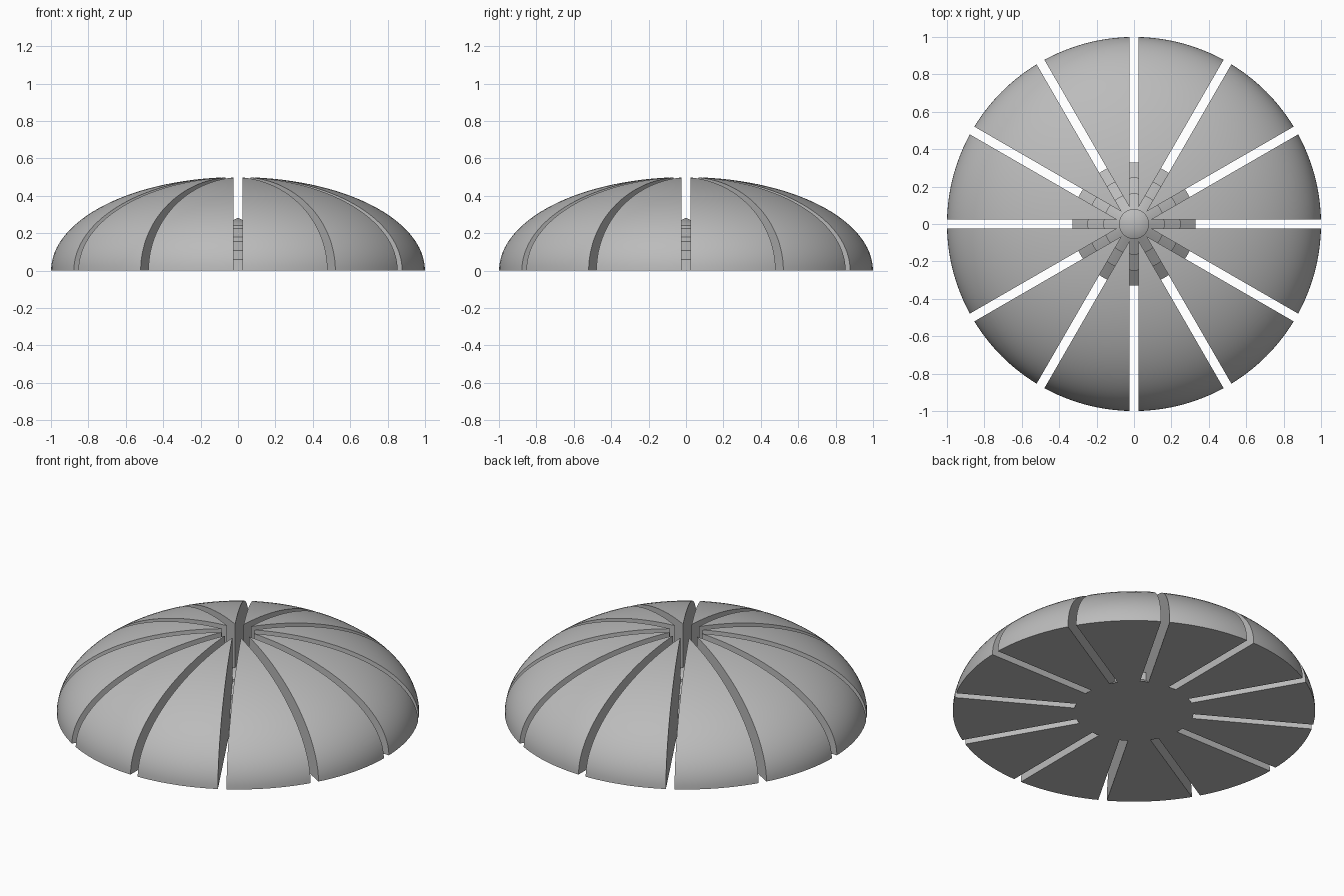
import bpy, bmesh, math
from mathutils import Matrix, Vector

if "Cube" in bpy.data.objects:
    bpy.data.objects.remove(bpy.data.objects["Cube"], do_unlink=True)

SLOTS = 12          # slots and wedges around the dome
SLOT_WIDTH = 0.048
DOME_HEIGHT = 0.5

grey = bpy.data.materials.new("plain grey")
grey.use_nodes = True
colour = (0.5, 0.5, 0.5, 1)
grey.diffuse_color = colour
grey.node_tree.nodes["Principled BSDF"].inputs["Base Color"].default_value = colour


def revolve(profile, steps):
    """Spin a profile of (radius, height) points into a closed solid."""
    bm = bmesh.new()
    verts = [bm.verts.new((r, 0, z)) for r, z in profile]
    edges = [bm.edges.new(pair) for pair in zip(verts, verts[1:])]
    bmesh.ops.spin(bm, geom=verts + edges, axis=(0, 0, 1), cent=(0, 0, 0),
                   angle=math.tau, steps=steps)
    bmesh.ops.remove_doubles(bm, verts=bm.verts[:], dist=1e-4)
    bmesh.ops.holes_fill(bm, edges=[e for e in bm.edges if e.is_boundary], sides=0)
    bmesh.ops.recalc_face_normals(bm, faces=bm.faces[:])
    return bm


def finish(bm, name):
    mesh = bpy.data.meshes.new(name)
    bm.to_mesh(mesh)
    bm.free()
    mesh.materials.append(grey)
    obj = bpy.data.objects.new(name, mesh)
    bpy.context.collection.objects.link(obj)
    bpy.ops.object.select_all(action='DESELECT')
    obj.select_set(True)
    bpy.context.view_layer.objects.active = obj
    bpy.ops.object.shade_smooth_by_angle(angle=math.radians(25))
    return obj


# One dome wedge, cut from the half ellipsoid by two slot walls
arc = [math.pi / 2 * i / 32 for i in range(33)]
bm = revolve([(math.cos(a), DOME_HEIGHT * math.sin(a)) for a in arc], 120)
pitch = math.tau / SLOTS
for angle, side in ((0, 1), (pitch, -1)):
    inward = Vector((-math.sin(angle), math.cos(angle), 0)) * side
    bmesh.ops.bisect_plane(bm, geom=bm.verts[:] + bm.edges[:] + bm.faces[:],
                           plane_co=inward * SLOT_WIDTH / 2, plane_no=inward,
                           clear_inner=True)
    bmesh.ops.holes_fill(bm, edges=[e for e in bm.edges if e.is_boundary], sides=0)
bmesh.ops.recalc_face_normals(bm, faces=bm.faces[:])
wedge = finish(bm, "dome_wedge")

# The other wedges, turned around the middle
for i in range(1, SLOTS):
    copy = wedge.copy()
    copy.name = f"dome_wedge_{i + 1}"
    copy.matrix_world = Matrix.Rotation(i * pitch, 4, 'Z')
    bpy.context.collection.objects.link(copy)

# Stepped core: sloping treads and upright risers
core_profile = [(0.33, 0), (0.248, 0.06), (0.248, 0.107), (0.163, 0.155),
                (0.163, 0.18), (0.08, 0.225), (0.08, 0.24), (0, 0.283)]
finish(revolve(core_profile, 96), "stepped_core")
